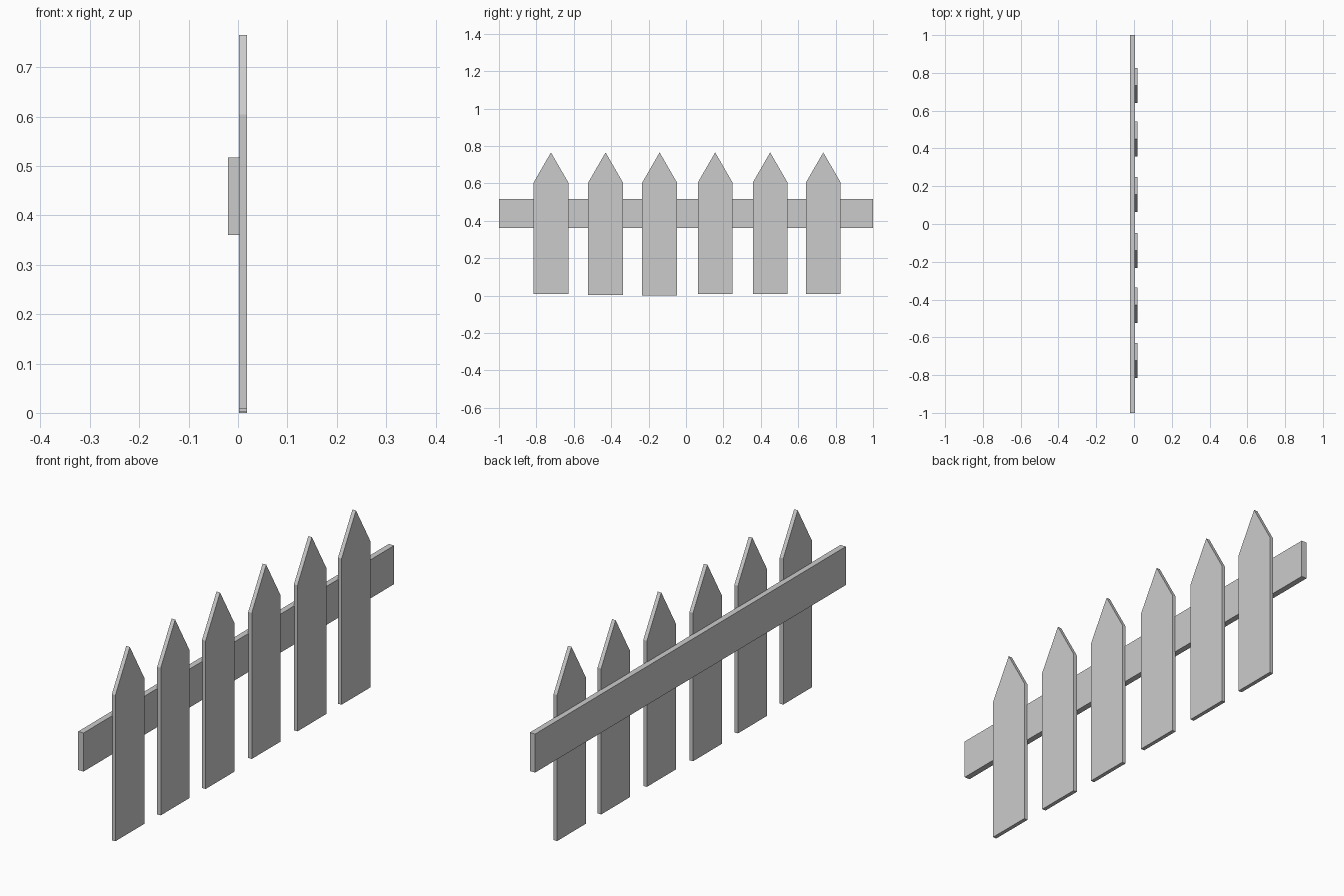
import bpy, bmesh

if "Cube" in bpy.data.objects:
    bpy.data.objects.remove(bpy.data.objects["Cube"])


def extruded(name, profile, x0, x1):
    """Extrude a closed (y, z) profile from x0 to x1."""
    bm = bmesh.new()
    face = bm.faces.new([bm.verts.new((x0, y, z)) for y, z in profile])
    ext = bmesh.ops.extrude_face_region(bm, geom=[face])
    verts = [v for v in ext["geom"] if isinstance(v, bmesh.types.BMVert)]
    bmesh.ops.translate(bm, verts=verts, vec=(x1 - x0, 0, 0))
    bmesh.ops.recalc_face_normals(bm, faces=bm.faces)
    mesh = bpy.data.meshes.new(name)
    bm.to_mesh(mesh)
    bm.free()
    obj = bpy.data.objects.new(name, mesh)
    bpy.context.collection.objects.link(obj)
    return obj


# Horizontal rail behind the pickets
extruded("rail", [(-1, 0.36), (1, 0.36), (1, 0.517), (-1, 0.517)], -0.02, 0.004)

# Pointed pickets: (centre y, bottom z), slightly uneven spacing
HALF = 0.093
pickets = [(-0.722, 0.009), (-0.43, 0.003), (-0.141, 0.0),
           (0.156, 0.009), (0.45, 0.009), (0.734, 0.009)]
for i, (y, bottom) in enumerate(pickets):
    extruded(f"picket_{i + 1}",
             [(y - HALF, bottom), (y + HALF, bottom), (y + HALF, 0.604),
              (y, 0.765), (y - HALF, 0.604)], 0.002, 0.018)
